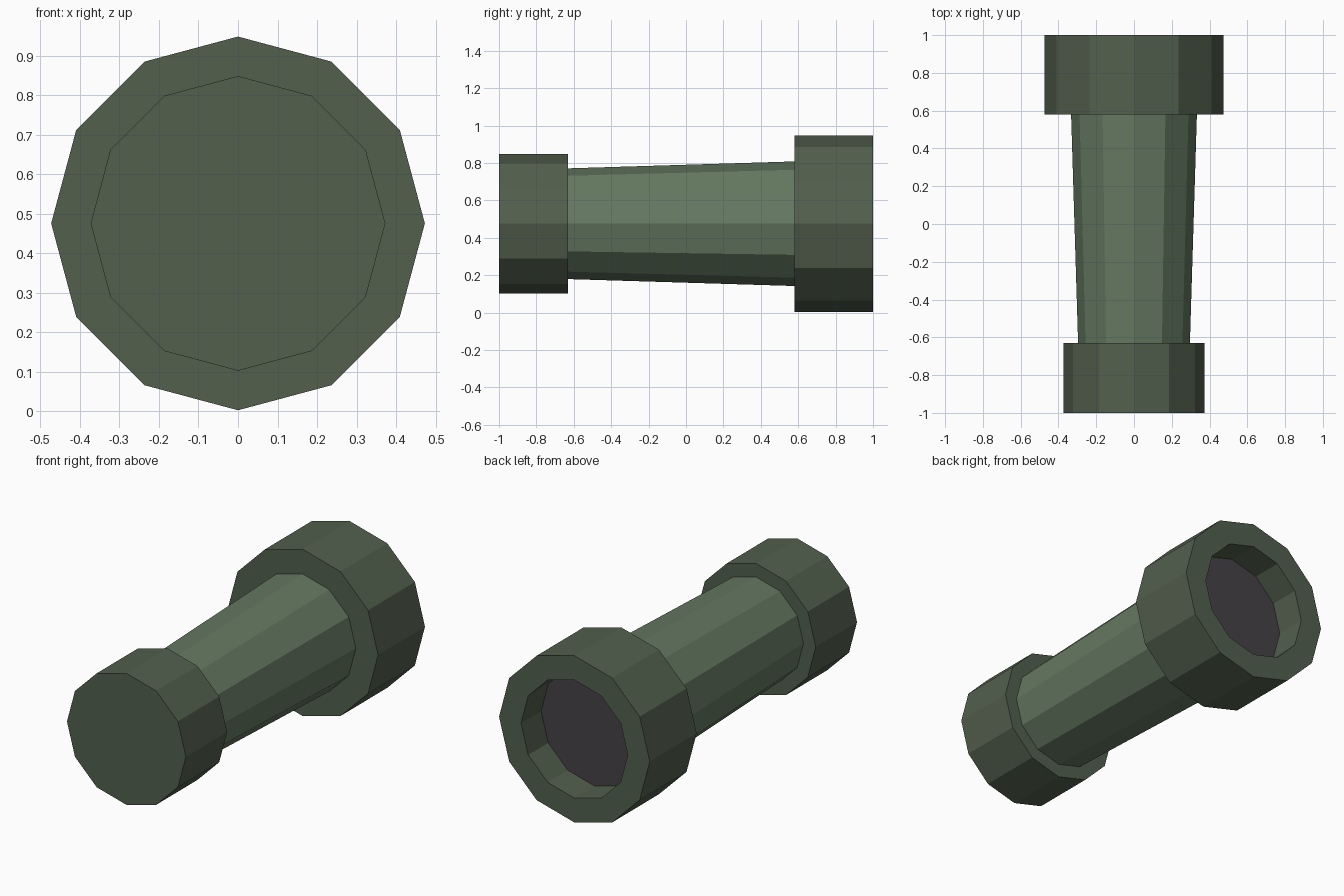
import bpy, bmesh
from math import sin, cos, tau

if "Cube" in bpy.data.objects:
    bpy.data.objects.remove(bpy.data.objects["Cube"])

SIDES, AXIS_Z = 12, 0.475

def material(name, rgb):
    m = bpy.data.materials.new(name)
    m.diffuse_color = (*rgb, 1)
    m.use_nodes = True
    m.node_tree.nodes["Principled BSDF"].inputs["Base Color"].default_value = m.diffuse_color
    return m

def lathe(name, profile, mat, cap_start=False, cap_end=False):
    """Sweep (y, radius) points round the lengthwise axis with flat facets."""
    bm = bmesh.new()
    rings = [[bm.verts.new((r * sin(i * tau / SIDES), y, AXIS_Z + r * cos(i * tau / SIDES)))
              for i in range(SIDES)] for y, r in profile]
    for a, b in zip(rings, rings[1:]):
        for i in range(SIDES):
            j = (i + 1) % SIDES
            bm.faces.new((a[i], a[j], b[j], b[i]))
    # Profiles run from front to back, so these windings face outward
    if cap_start:
        bm.faces.new(rings[0][::-1])
    if cap_end:
        bm.faces.new(rings[-1])
    bm.normal_update()
    if cap_start and bm.faces[:][SIDES * (len(profile) - 1)].normal.y > 0:
        bmesh.ops.reverse_faces(bm, faces=bm.faces[:])
    elif cap_end and not cap_start and bm.faces[:][-1].normal.y < 0:
        bmesh.ops.reverse_faces(bm, faces=bm.faces[:])
    elif not cap_start and not cap_end:
        bmesh.ops.recalc_face_normals(bm, faces=bm.faces[:])
    me = bpy.data.meshes.new(name)
    bm.to_mesh(me)
    bm.free()
    me.materials.append(mat)
    ob = bpy.data.objects.new(name, me)
    bpy.context.collection.objects.link(ob)
    return ob

dark = material("dark_green", (0.085, 0.115, 0.075))
light = material("light_green", (0.13, 0.19, 0.12))
glass = material("dark_lens", (0.06, 0.055, 0.06))

# Closed collar at the front
lathe("front_collar", [(-1, 0.373), (-0.63, 0.373), (-0.63, 0.296)], dark, cap_start=True)
# Tapered tube between the collars
lathe("barrel", [(-0.63, 0.296), (0.58, 0.333)], light)
# Wide collar with a recess in its back end, and the lens at the bottom of it
back = lathe("back_collar", [(0.58, 0.333), (0.58, 0.473), (1, 0.473), (1, 0.335), (0.82, 0.335)], dark)
lathe("lens", [(0.82, 0.335)], glass, cap_end=True)
